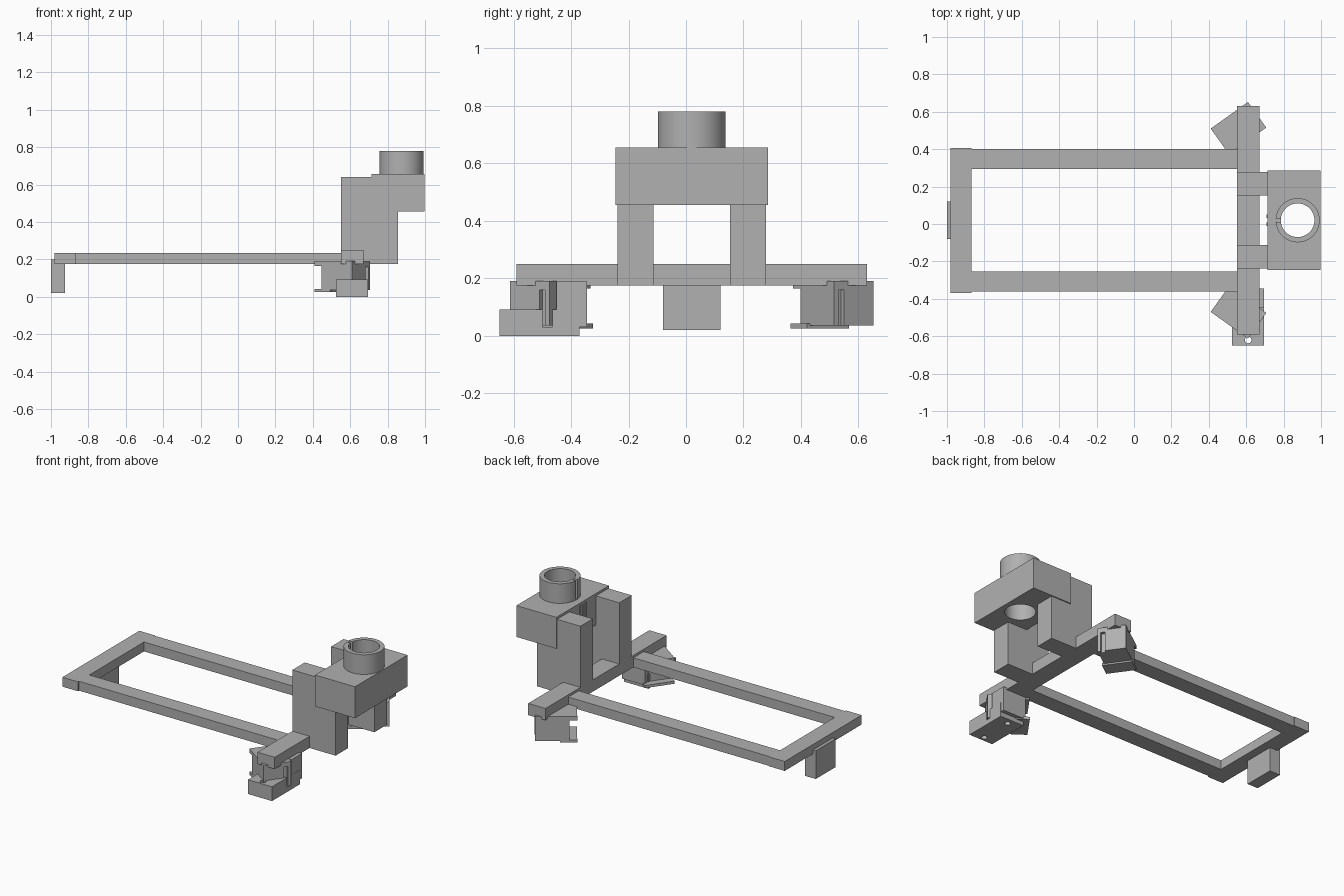
import bpy
import math
from mathutils import Matrix, Vector

if "Cube" in bpy.data.objects:
    bpy.data.objects.remove(bpy.data.objects["Cube"])

grey = bpy.data.materials.new("plain grey")
grey.use_nodes = True
grey.diffuse_color = (0.44, 0.44, 0.44, 1)
grey.node_tree.nodes["Principled BSDF"].inputs["Base Color"].default_value = (0.44, 0.44, 0.44, 1)

MID = 0.02  # y of the mirror line


def box(name, x, y, z):
    bpy.ops.mesh.primitive_cube_add(size=1)
    ob = bpy.context.object
    ob.name = name
    size = Matrix.Diagonal((x[1] - x[0], y[1] - y[0], z[1] - z[0], 1))
    centre = Vector((sum(x) / 2, sum(y) / 2, sum(z) / 2))
    ob.data.transform(Matrix.Translation(centre) @ size)
    ob.data.materials.append(grey)
    return ob


def cylinder(name, x, y, z, r, sides=48):
    bpy.ops.mesh.primitive_cylinder_add(vertices=sides, radius=r, depth=z[1] - z[0])
    ob = bpy.context.object
    ob.name = name
    ob.data.transform(Matrix.Translation((x, y, sum(z) / 2)))
    ob.data.materials.append(grey)
    return ob


def cut(target, cutter):
    mod = target.modifiers.new("cut", 'BOOLEAN')
    mod.operation = 'DIFFERENCE'
    mod.solver = 'EXACT'
    mod.object = cutter
    bpy.ops.object.select_all(action='DESELECT')
    target.select_set(True)
    bpy.context.view_layer.objects.active = target
    bpy.ops.object.modifier_apply(modifier=mod.name)
    bpy.data.objects.remove(cutter)


def smooth(ob):
    bpy.ops.object.select_all(action='DESELECT')
    ob.select_set(True)
    bpy.context.view_layer.objects.active = ob
    bpy.ops.object.shade_smooth_by_angle(angle=math.radians(30))


# Flat frame with end tab and cross bar
box("end_bar", (-0.98, -0.87), (-0.37, 0.405), (0.175, 0.235))
box("end_tab", (-1.0, -0.925), (-0.08, 0.12), (0.02, 0.2))
box("cross_bar", (0.55, 0.672), (-0.59, 0.63), (0.175, 0.25))
for side, s in (("left", 1), ("right", -1)):
    def span(a, b):
        return tuple(sorted((MID + s * a, MID + s * b)))
    box(side + "_rail", (-0.875, 0.552), span(0.275, 0.38), (0.175, 0.235))
    box(side + "_upright", (0.55, 0.855), span(0.133, 0.258), (0.175, 0.64))
    box(side + "_ridge", (0.708, 0.72), span(0.012, 0.032), (0.46, 0.64))

# Holder block and split collar, with a bore through both
HX = 0.875
block = box("holder_block", (0.715, 0.997), (-0.245, 0.285), (0.455, 0.655))
cut(block, cylinder("bore_cutter", HX, MID, (0.4, 0.9), 0.09))
collar = cylinder("collar", HX, MID, (0.65, 0.78), 0.118)
cut(collar, cylinder("bore_cutter", HX, MID, (0.6, 0.9), 0.09))
cut(collar, box("slit_cutter", (0.74, 0.8), (0.01, 0.03), (0.657, 0.8)))
smooth(block)
smooth(collar)


# Angled clips under the ends of the cross bar
def clip(side, s):
    turn = Matrix.Translation((0.41, MID + s * 0.49, 0)) @ Matrix.Rotation(s * math.radians(35.5), 4, 'Z')
    parts = (("body", (0.045, 0.245), (0, 0.168), (0.035, 0.18)),
             ("top_lip", (0, 0.245), (0, 0.168), (0.165, 0.19)),
             ("bottom_lip", (0, 0.1), (0, 0.18), (0.025, 0.042)))
    for name, u, v, z in parts:
        v = tuple(sorted(-s * a for a in v))
        ob = box(side + "_clip_" + name, u, v, z)
        if name == "body":
            # Shallow groove down the outer end face
            cut(ob, box("groove_cutter", (0.225, 0.3),
                        tuple(sorted((-s * 0.125, -s * 0.15))), (0.0, 0.16)))
        ob.data.transform(turn)


clip("left", 1)
clip("right", -1)

# Foot below the right clip, notched and drilled
foot = box("right_foot", (0.525, 0.695), (-0.65, -0.37), (0.004, 0.095))
cut(foot, box("notch_cutter", (0.61, 0.75), (-0.5, -0.465), (0.035, 0.2)))
for y in (-0.62, -0.41):
    cut(foot, cylinder("hole_cutter", 0.61, y, (-0.1, 0.3), 0.018, 16))
box("right_foot_post", (0.53, 0.694), (-0.45, -0.345), (0.03, 0.188))
box("right_foot_pin", (0.6, 0.622), (-0.53, -0.5), (0.09, 0.125))

# Settle the foot on the ground plane
for ob in bpy.context.scene.objects:
    if ob.type == 'MESH' and ob.name == "right_foot":
        ob.data.transform(Matrix.Translation((0, 0, -0.004)))
